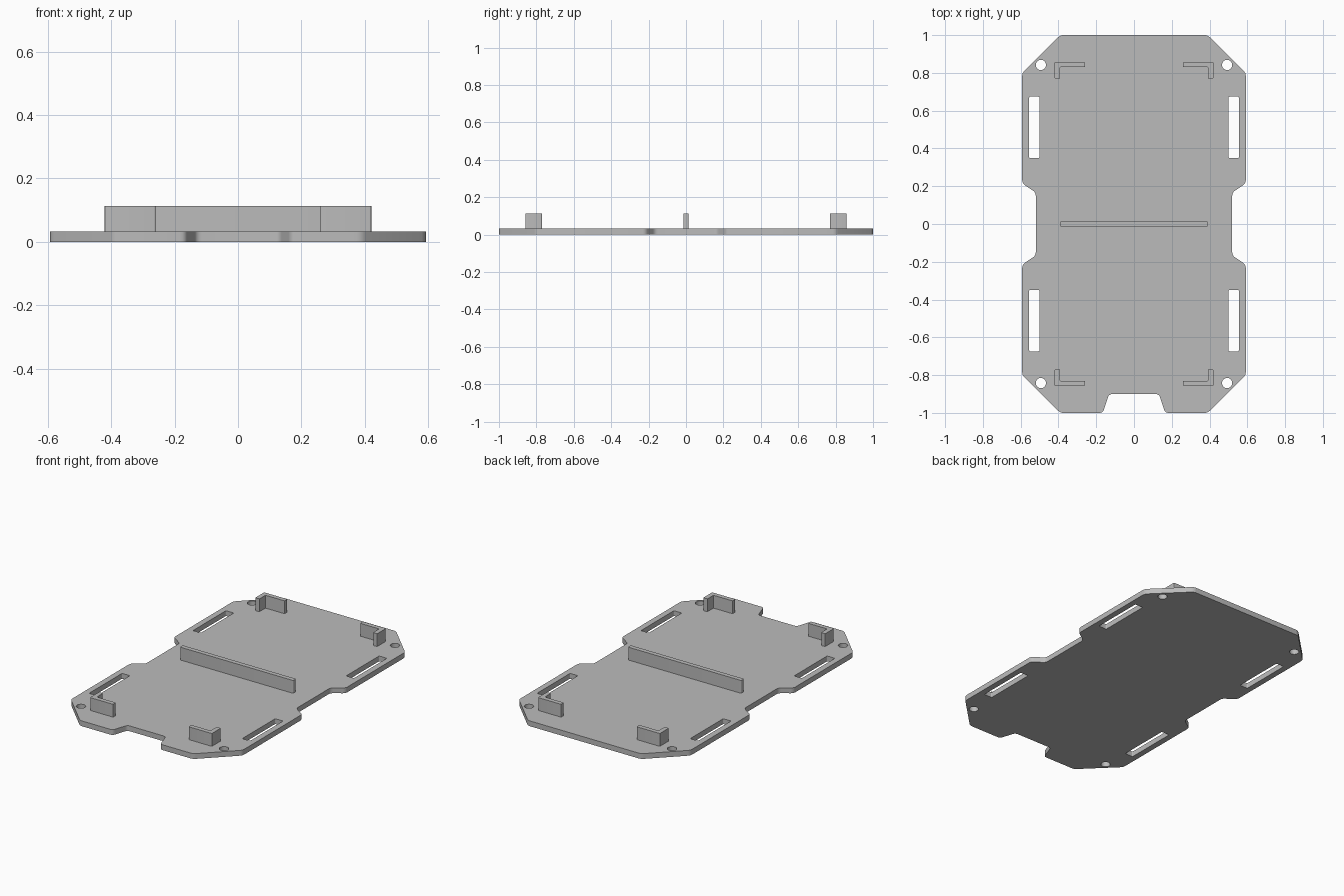
import bpy
import math
from mathutils import Vector

if "Cube" in bpy.data.objects:
    bpy.data.objects.remove(bpy.data.objects["Cube"], do_unlink=True)

PLATE_TOP = 0.033
WALL_TOP = 0.113
WALL = 0.028

grey = bpy.data.materials.new("plain grey")
grey.use_nodes = True
grey.diffuse_color = (0.5, 0.5, 0.5, 1)
grey.node_tree.nodes["Principled BSDF"].inputs["Base Color"].default_value = (0.5, 0.5, 0.5, 1)


def rounded(points, cut, steps=4):
    """Round every corner of a closed outline."""
    pts = [Vector(p) for p in points]
    out = []
    for i, p in enumerate(pts):
        a = p + (pts[i - 1] - p).normalized() * cut
        b = p + (pts[(i + 1) % len(pts)] - p).normalized() * cut
        for s in range(steps + 1):
            t = s / steps
            out.append(a * (1 - t) ** 2 + p * 2 * t * (1 - t) + b * t * t)
    return out


def rectangle(x0, x1, y0, y1):
    return [(x0, y0), (x1, y0), (x1, y1), (x0, y1)]


def slab(name, loops, z0, z1):
    """Extrude filled outlines; inner loops become holes."""
    curve = bpy.data.curves.new(name, "CURVE")
    curve.dimensions = "2D"
    curve.fill_mode = "BOTH"
    curve.extrude = (z1 - z0) / 2
    for loop in loops:
        spline = curve.splines.new("POLY")
        spline.points.add(len(loop) - 1)
        for point, p in zip(spline.points, loop):
            point.co = (p[0], p[1], 0, 1)
        spline.use_cyclic_u = True
    temp = bpy.data.objects.new(name + "_outline", curve)
    bpy.context.scene.collection.objects.link(temp)
    bpy.context.view_layer.update()
    graph = bpy.context.evaluated_depsgraph_get()
    mesh = bpy.data.meshes.new_from_object(temp.evaluated_get(graph))
    bpy.data.objects.remove(temp, do_unlink=True)
    mesh.name = name
    mesh.materials.clear()
    mesh.materials.append(grey)
    obj = bpy.data.objects.new(name, mesh)
    obj.location.z = (z0 + z1) / 2
    bpy.context.scene.collection.objects.link(obj)
    bpy.ops.object.select_all(action="DESELECT")
    obj.select_set(True)
    bpy.context.view_layer.objects.active = obj
    bpy.ops.object.shade_smooth_by_angle(angle=math.radians(30))


# Base plate: half outline mirrored, with waist and front notch
half = [(0.39, 1), (0.592, 0.8), (0.592, 0.215), (0.52, 0.167),
        (0.52, -0.167), (0.592, -0.215), (0.592, -0.8), (0.39, -1),
        (0.165, -1), (0.132, -0.9)]
outline = half + [(-x, y) for x, y in reversed(half)]
loops = [rounded(outline, 0.018)]

# Strap slots and corner screw holes
for sx in (-1, 1):
    for sy in (-1, 1):
        xs = sorted((sx * 0.501, sx * 0.555))
        ys = sorted((sy * 0.349, sy * 0.674))
        loops.append(rounded(rectangle(*xs, *ys), 0.006))
        loops.append([(sx * 0.493 + 0.027 * math.cos(a * math.tau / 32),
                       sy * 0.842 + 0.027 * math.sin(a * math.tau / 32))
                      for a in range(32)])
slab("base_plate", loops, 0, PLATE_TOP)

# Divider across the middle
slab("centre_rib", [rounded(rectangle(-0.39, 0.39, -WALL / 2, WALL / 2), 0.006)],
     PLATE_TOP - 0.002, WALL_TOP)

# L-shaped corner brackets
bracket = [(0.26, 0.858), (0.42, 0.858), (0.42, 0.77), (0.42 - WALL, 0.77),
           (0.42 - WALL, 0.858 - WALL), (0.26, 0.858 - WALL)]
for sx, side in ((1, "left"), (-1, "right")):
    for sy, end in ((1, "back"), (-1, "front")):
        slab(f"{end}_{side}_bracket",
             [rounded([(sx * x, sy * y) for x, y in bracket], 0.005)],
             PLATE_TOP - 0.002, WALL_TOP)
